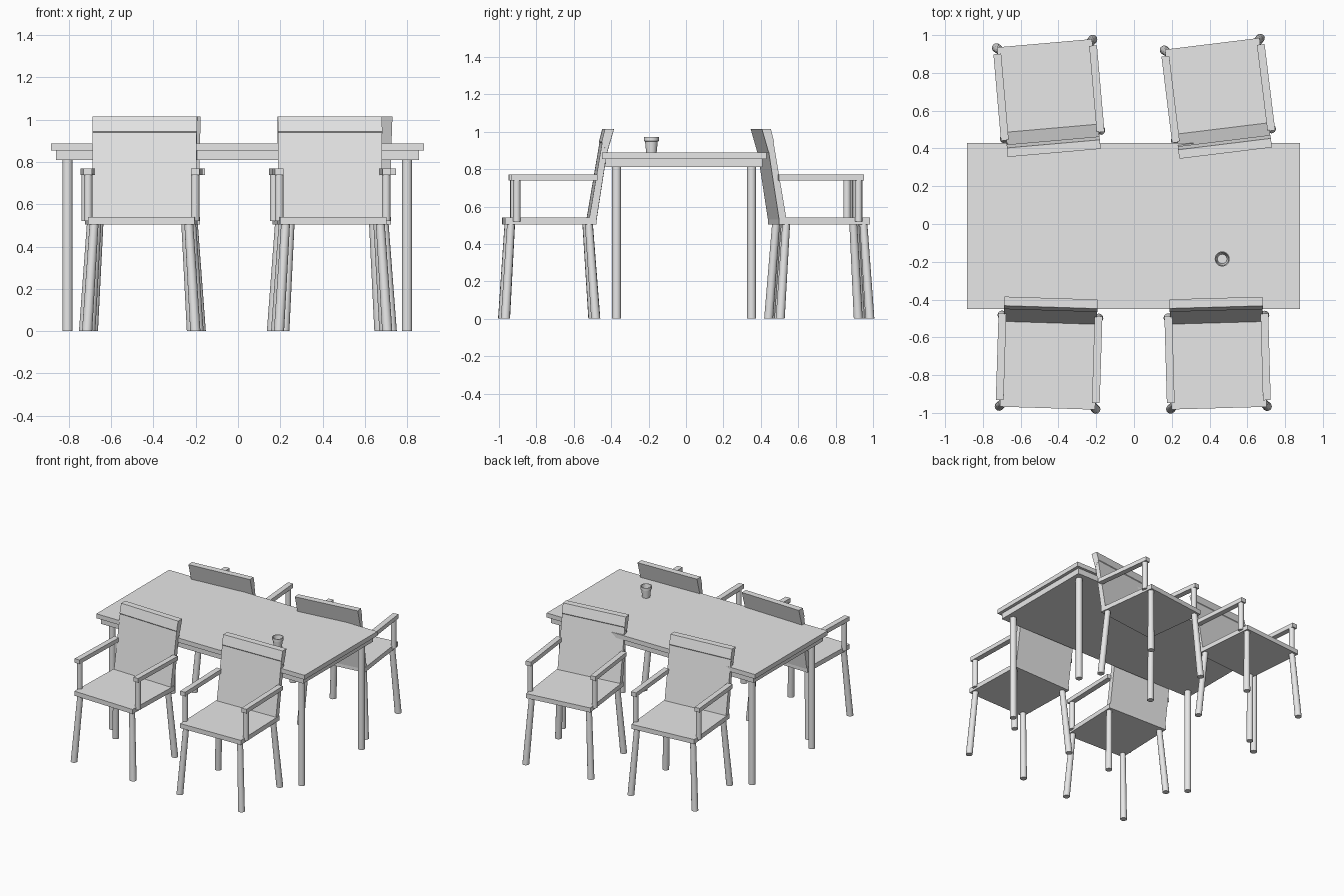
import bpy, bmesh
from math import radians
from mathutils import Matrix, Vector

cube = bpy.data.objects.get("Cube")
if cube:
    bpy.data.objects.remove(cube, do_unlink=True)

grey = bpy.data.materials.new("light_grey")
grey.use_nodes = True
COLOUR = (0.8, 0.8, 0.8, 1)
grey.diffuse_color = COLOUR
grey.node_tree.nodes["Principled BSDF"].inputs["Base Color"].default_value = COLOUR


def finish(name, bm, frame, smooth=False):
    """Turn a bmesh into a named object placed by a frame."""
    bmesh.ops.recalc_face_normals(bm, faces=bm.faces)
    mesh = bpy.data.meshes.new(name)
    bm.to_mesh(mesh)
    bm.free()
    mesh.materials.append(grey)
    obj = bpy.data.objects.new(name, mesh)
    bpy.context.collection.objects.link(obj)
    obj.matrix_world = frame
    if smooth:
        bpy.ops.object.select_all(action='DESELECT')
        obj.select_set(True)
        bpy.context.view_layer.objects.active = obj
        bpy.ops.object.shade_smooth_by_angle(angle=radians(40))


def box(name, frame, x, y, z):
    bm = bmesh.new()
    size = Matrix.Diagonal((x[1] - x[0], y[1] - y[0], z[1] - z[0], 1))
    middle = Matrix.Translation((sum(x) / 2, sum(y) / 2, sum(z) / 2))
    bmesh.ops.create_cube(bm, size=1, matrix=middle @ size)
    finish(name, bm, frame)


def rod(name, frame, foot, top, r_foot, r_top):
    bm = bmesh.new()
    foot, top = Vector(foot), Vector(top)
    ends = []
    for centre, r in ((foot, r_foot), (top, r_top)):
        ends.append(bmesh.ops.create_circle(
            bm, cap_ends=True, segments=16, radius=r,
            matrix=Matrix.Translation(centre))["verts"])
    for i in range(16):
        j = (i + 1) % 16
        bm.faces.new((ends[0][i], ends[0][j], ends[1][j], ends[1][i]))
    finish(name, bm, frame, True)


def slab(name, frame, profile, half):
    """Extrude a (y, z) side profile across the width."""
    bm = bmesh.new()
    face = bm.faces.new([bm.verts.new((-half, y, z)) for y, z in profile])
    new = bmesh.ops.extrude_face_region(bm, geom=[face])["geom"]
    verts = [v for v in new if isinstance(v, bmesh.types.BMVert)]
    bmesh.ops.translate(bm, verts=verts, vec=(2 * half, 0, 0))
    finish(name, bm, frame)


SIDES = (("left", 1), ("right", -1))


def chair(prefix, x, y, angle):
    frame = Matrix.Translation((x, y, 0)) @ Matrix.Rotation(radians(angle), 4, 'Z')
    box(prefix + "_seat", frame, (-0.252, 0.252), (-0.245, 0.245), (0.505, 0.54))
    # Leaning back with a thicker head band
    slab(prefix + "_backrest", frame,
         [(0.205, 0.53), (0.245, 0.53), (0.302, 0.9), (0.278, 0.96)], 0.246)
    slab(prefix + "_head_band", frame,
         [(0.272, 0.945), (0.302, 0.89), (0.338, 1.015), (0.29, 1.015)], 0.247)
    for side, s in SIDES:
        arm_x = sorted((s * 0.234, s * 0.275))
        box(f"{prefix}_{side}_armrest", frame, arm_x, (-0.21, 0.25), (0.738, 0.77))
        rod(f"{prefix}_{side}_arm_post", frame, (s * 0.253, -0.182, 0.52),
            (s * 0.253, -0.182, 0.745), 0.02, 0.02)
        for end, foot_y, top_y in (("front", -0.243, -0.212), ("rear", 0.24, 0.204)):
            rod(f"{prefix}_{side}_{end}_leg", frame, (s * 0.256, foot_y, 0),
                (s * 0.224, top_y, 0.51), 0.024, 0.021)


# Chairs, each turned a little differently
chair("front_right_chair", -0.45, -0.73, -1.8)
chair("front_left_chair", 0.443, -0.73, 1.6)
chair("back_right_chair", -0.452, 0.713, 185)
chair("back_left_chair", 0.444, 0.711, 187)

# Table
table = Matrix.Translation((-0.003, -0.01, 0))
box("table_top", table, (-0.882, 0.882), (-0.44, 0.44), (0.854, 0.888))
box("table_apron", table, (-0.858, 0.858), (-0.42, 0.42), (0.81, 0.856))
for side, s in SIDES:
    for end, t in (("front", -1), ("back", 1)):
        rod(f"table_{end}_{side}_leg", table, (s * 0.803, t * 0.361, 0),
            (s * 0.803, t * 0.361, 0.815), 0.024, 0.024)

# Cup with a raised rim, turned from a profile
bm = bmesh.new()
profile = [(0, 0), (0.028, 0), (0.034, 0.06), (0.04, 0.062), (0.04, 0.083),
           (0.035, 0.083), (0.025, 0.008), (0, 0.008)]
verts = [bm.verts.new((r, 0, z)) for r, z in profile]
edges = [bm.edges.new(pair) for pair in zip(verts, verts[1:])]
bmesh.ops.spin(bm, geom=verts + edges, cent=(0, 0, 0), axis=(0, 0, 1),
               angle=radians(360), steps=20, use_merge=True)
bmesh.ops.remove_doubles(bm, verts=bm.verts, dist=0.0001)
finish("cup", bm, Matrix.Translation((0.467, -0.185, 0.888)), True)
